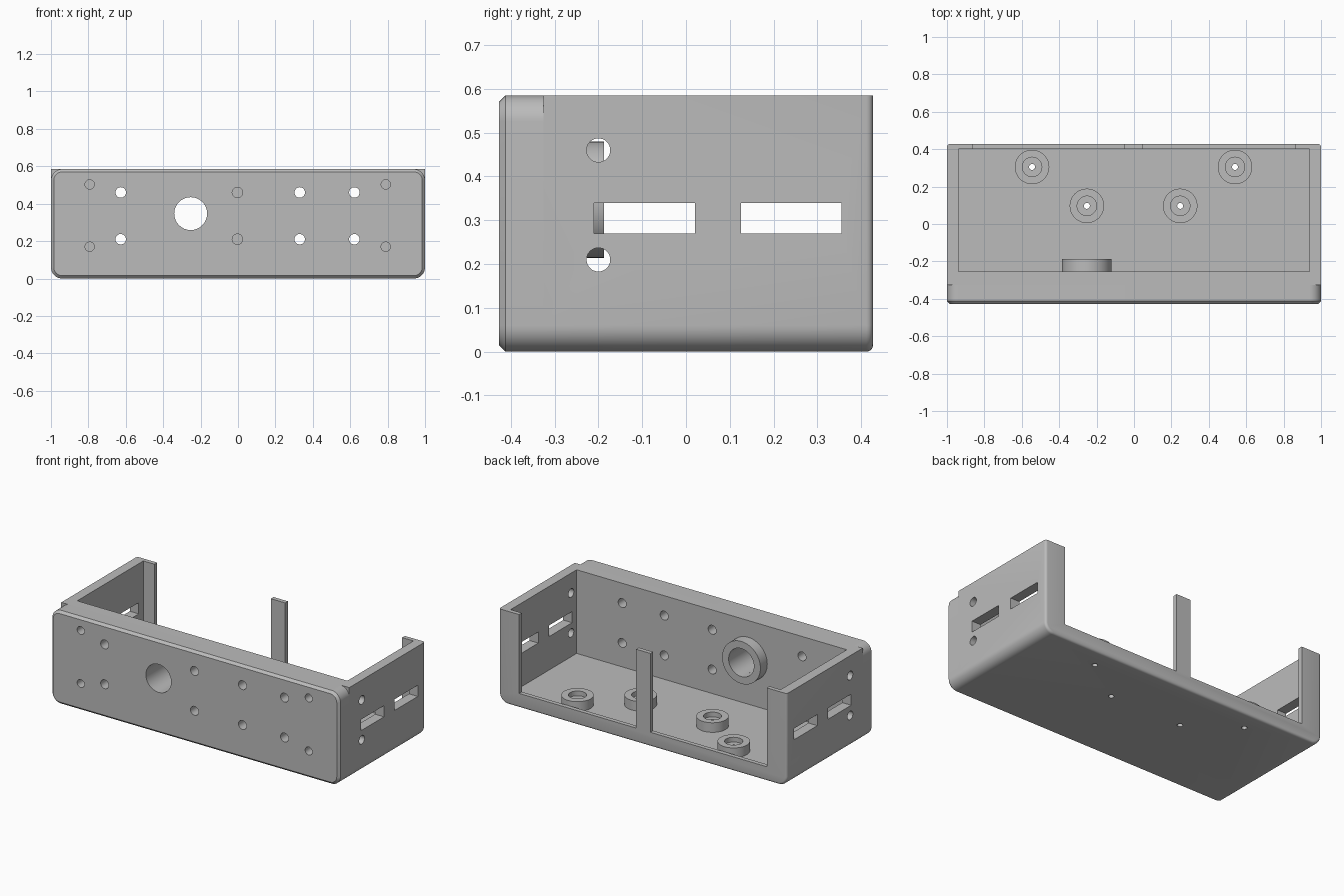
import bpy, bmesh, math
from mathutils import Matrix, Vector

if "Cube" in bpy.data.objects:
    bpy.data.objects.remove(bpy.data.objects["Cube"])

grey = bpy.data.materials.new("plain grey")
grey.use_nodes = True
GREY = (0.5, 0.5, 0.5, 1)
grey.diffuse_color = GREY
grey.node_tree.nodes["Principled BSDF"].inputs["Base Color"].default_value = GREY

HEIGHT, HALF_Y, FLOOR, RADIUS = 0.585, 0.427, 0.06, 0.06
CAVITY_FRONT, CAVITY_BACK = -0.255, 0.40


def make(name, bm):
    bmesh.ops.recalc_face_normals(bm, faces=bm.faces)
    mesh = bpy.data.meshes.new(name)
    bm.to_mesh(mesh)
    bm.free()
    mesh.materials.append(grey)
    obj = bpy.data.objects.new(name, mesh)
    bpy.context.collection.objects.link(obj)
    return obj


def smooth(obj):
    bpy.ops.object.select_all(action='DESELECT')
    obj.select_set(True)
    bpy.context.view_layer.objects.active = obj
    bpy.ops.object.shade_smooth_by_angle(angle=math.radians(30))


def outline(inset, top_inset, top_radius, steps=10):
    """Rounded rectangle in x and z, always with the same point count."""
    x, low, high = 1 - inset, inset, HEIGHT - top_inset
    points = []
    for i, (sx, top) in enumerate([(1, True), (-1, True), (-1, False), (1, False)]):
        r = top_radius if top else RADIUS - inset
        cx, cz = sx * (x - r), (high - r if top else low + r)
        for k in range(steps + 1):
            a = math.pi / 2 * (i + k / steps)
            points.append((cx + r * math.cos(a), cz + r * math.sin(a)))
    return points


def body_shell():
    """Loft from the chamfered front to the softly rounded back."""
    c = 0.015
    sections = [(-HALF_Y, outline(c, c, RADIUS - c)),
                (-HALF_Y + c, outline(0, 0, RADIUS)),
                (-0.325, outline(0, 0, RADIUS)),
                (-0.325, outline(0, 0, 0))]
    for k in range(5):
        a = math.pi / 2 * k / 4
        sections.append((HALF_Y - c + c * math.sin(a), outline(c * (1 - math.cos(a)), 0, 0)))
    bm = bmesh.new()
    rings = [[bm.verts.new((x, y, z)) for x, z in pts] for y, pts in sections]
    for a, b in zip(rings, rings[1:]):
        for i in range(len(a)):
            j = (i + 1) % len(a)
            bm.faces.new((a[i], a[j], b[j], b[i]))
    bm.faces.new(rings[0])
    bm.faces.new(rings[-1])
    bmesh.ops.remove_doubles(bm, verts=bm.verts, dist=1e-5)
    return make("case_body", bm)


def cut(target, bm):
    cutter = make("cutter", bm)
    cutter.hide_render = True
    mod = target.modifiers.new("cut", 'BOOLEAN')
    mod.operation, mod.solver, mod.object = 'DIFFERENCE', 'EXACT', cutter
    bpy.context.view_layer.objects.active = target
    bpy.ops.object.modifier_apply(modifier=mod.name)
    bpy.data.objects.remove(cutter)


def cut_box(target, low, high):
    low, high = Vector(low), Vector(high)
    bm = bmesh.new()
    bmesh.ops.create_cube(bm, size=1, matrix=Matrix.Translation((low + high) / 2)
                          @ Matrix.Diagonal((*(high - low), 1)))
    cut(target, bm)


def cut_hole(target, start, end, radius):
    start, end = Vector(start), Vector(end)
    turn = (end - start).to_track_quat('Z', 'Y').to_matrix().to_4x4()
    bm = bmesh.new()
    bmesh.ops.create_cone(bm, cap_ends=True, segments=32, radius1=radius, radius2=radius,
                          depth=(end - start).length,
                          matrix=Matrix.Translation((start + end) / 2) @ turn)
    cut(target, bm)


def lathe(name, profile, matrix, segments=48):
    """Closed ring turned around z from (radius, height) points."""
    bm = bmesh.new()
    rings = []
    for s in range(segments):
        a = math.tau * s / segments
        rings.append([bm.verts.new((r * math.cos(a), r * math.sin(a), h)) for r, h in profile])
    for s in range(segments):
        a, b = rings[s], rings[(s + 1) % segments]
        for i in range(len(profile)):
            j = (i + 1) % len(profile)
            bm.faces.new((a[i], a[j], b[j], b[i]))
    bm.transform(matrix)
    smooth(make(name, bm))


# Case body with cavity and back openings either side of the centre post
body = body_shell()
cut_box(body, (-0.938, CAVITY_FRONT, FLOOR), (0.938, CAVITY_BACK, 1))
for x0, x1 in [(-0.86, -0.052), (0.048, 0.86)]:
    cut_box(body, (x0, 0.35, 0.09), (x1, 0.6, 1))

# Slots and round holes in both side walls
for side in (-1, 1):
    x0, x1 = sorted((side * 0.9, side * 1.1))
    for y0, y1 in [(-0.21, 0.02), (0.125, 0.355)]:
        cut_box(body, (x0, y0, 0.27), (x1, y1, 0.34))
    for z in (0.21, 0.46):
        cut_hole(body, (x0, -0.2, z), (x1, -0.2, z), 0.027)

# Front wall: through holes, blind corner holes and the large port
for x in (-0.627, -0.003, 0.33, 0.622):
    for z in (0.21, 0.46):
        cut_hole(body, (x, -0.5, z), (x, -0.2, z), 0.028)
for x in (-0.793, 0.79):
    for z in (0.17, 0.503):
        cut_hole(body, (x, -0.5, z), (x, -0.32, z), 0.025)
PORT_X, PORT_Z, PORT_R = -0.253, 0.347, 0.088
cut_hole(body, (PORT_X, -0.5, PORT_Z), (PORT_X, -0.2, PORT_Z), PORT_R)

# Screw holes through the floor
bosses = [(-0.545, 0.305), (0.54, 0.305), (-0.252, 0.097), (0.247, 0.097)]
for x, y in bosses:
    cut_hole(body, (x, y, -0.1), (x, y, 0.1), 0.016)
smooth(body)

# Counterbored standoffs
for i, (x, y) in enumerate(bosses):
    lathe(f"floor_standoff_{i + 1}",
          [(0.016, FLOOR), (0.016, 0.09), (0.052, 0.09), (0.052, 0.12), (0.092, 0.12), (0.092, FLOOR)],
          Matrix.Translation((x, y, 0)))

# Collar behind the large port
lathe("port_collar", [(PORT_R, 0), (PORT_R, 0.068), (0.133, 0.068), (0.133, 0)],
      Matrix.Translation((PORT_X, CAVITY_FRONT, PORT_Z)) @ Matrix.Rotation(-math.pi / 2, 4, 'X'))
